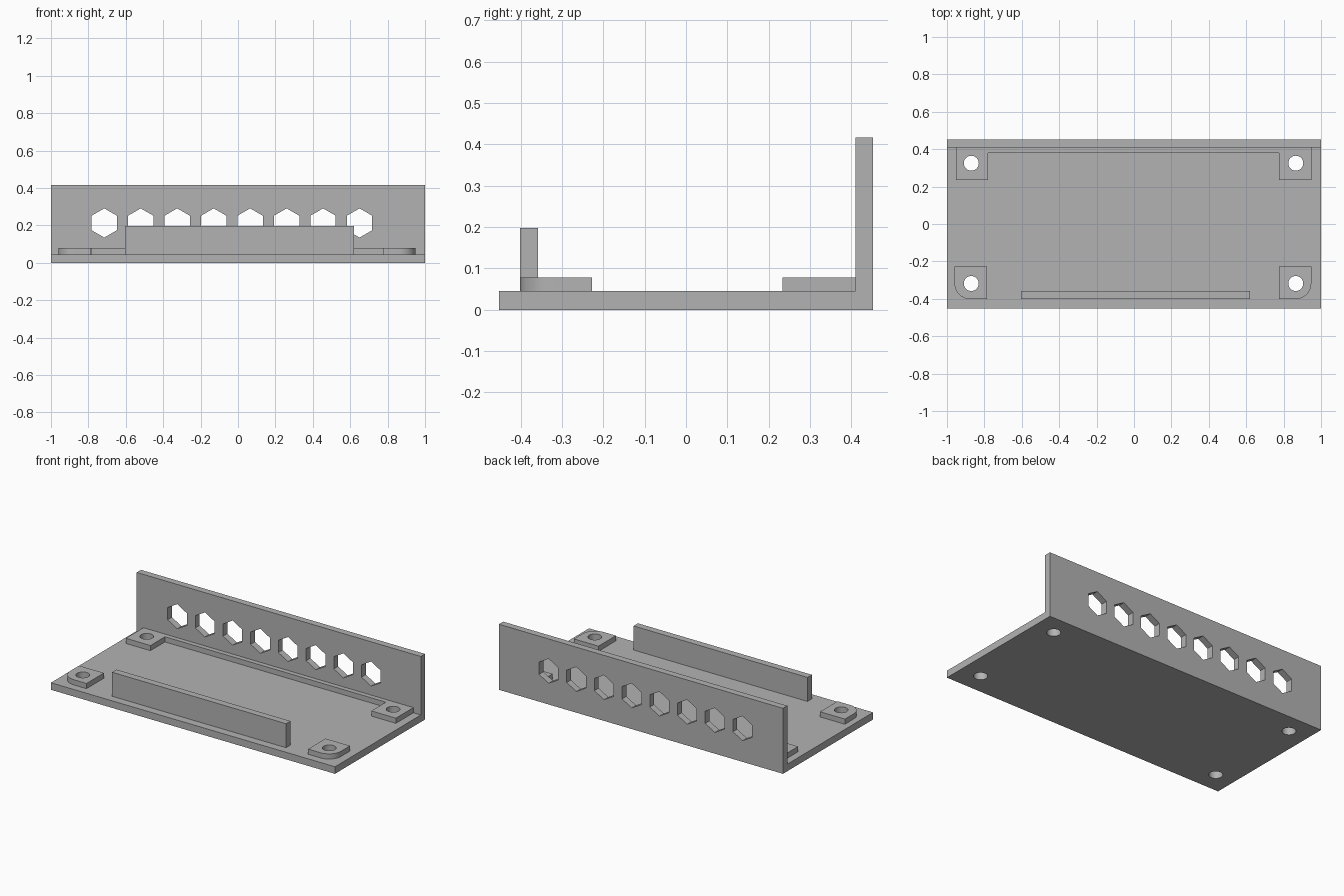
import bpy, bmesh, math
from mathutils import Matrix, Vector

cube = bpy.data.objects.get("Cube")
if cube:
    bpy.data.objects.remove(cube, do_unlink=True)

grey = bpy.data.materials.new("plain grey")
grey.use_nodes = True
grey.diffuse_color = (0.45, 0.45, 0.45, 1)
grey.node_tree.nodes["Principled BSDF"].inputs["Base Color"].default_value = grey.diffuse_color


def prism(name, points, vector):
    """Extrude a closed outline of 3D points along a vector."""
    bm = bmesh.new()
    face = bm.faces.new([bm.verts.new(p) for p in points])
    new = bmesh.ops.extrude_face_region(bm, geom=[face], use_keep_orig=True)
    bmesh.ops.translate(bm, vec=vector,
                        verts=[v for v in new["geom"] if isinstance(v, bmesh.types.BMVert)])
    bmesh.ops.recalc_face_normals(bm, faces=bm.faces)
    mesh = bpy.data.meshes.new(name)
    bm.to_mesh(mesh)
    bm.free()
    mesh.materials.append(grey)
    obj = bpy.data.objects.new(name, mesh)
    bpy.context.collection.objects.link(obj)
    return obj


def box(name, x0, x1, y0, y1, z0, z1):
    return prism(name, [(x0, y0, z0), (x1, y0, z0), (x1, y1, z0), (x0, y1, z0)], (0, 0, z1 - z0))


def ring(centre, radius, sides, axis):
    """Regular polygon around a centre, facing along z or y."""
    turn = Matrix.Rotation(math.pi / 2, 3, 'X') if axis == 'Y' else Matrix.Identity(3)
    angles = [math.tau * i / sides + math.pi / 2 for i in range(sides)]
    return [Vector(centre) + turn @ Vector((radius * math.cos(a), radius * math.sin(a), 0))
            for a in angles]


def cut(obj, cutters):
    """Subtract the cutters from the part and apply the result."""
    for cutter in cutters:
        cutter.hide_render = True
        mod = obj.modifiers.new("hole", 'BOOLEAN')
        mod.operation, mod.solver, mod.object = 'DIFFERENCE', 'EXACT', cutter
    bpy.context.view_layer.update()
    result = bpy.data.meshes.new_from_object(
        obj.evaluated_get(bpy.context.evaluated_depsgraph_get()))
    obj.modifiers.clear()
    obj.data = result


END, BACK, WALL_FACE = 1.0, 0.453, 0.41
FLOOR, PAD_TOP, WALL_TOP = 0.045, 0.078, 0.417

# Base plate and back wall as one L-shaped section
profile = [(-BACK, 0), (BACK, 0), (BACK, WALL_TOP), (WALL_FACE, WALL_TOP),
           (WALL_FACE, FLOOR), (-BACK, FLOOR)]
tray = prism("base_and_back_wall", [(-END, y, z) for y, z in profile], (2 * END, 0, 0))

# Low front guide and rear rail
box("front_guide", -0.605, 0.62, -0.402, -0.358, FLOOR, 0.198)
box("rear_rail", -0.78, 0.775, 0.38, WALL_FACE, FLOOR, PAD_TOP)

# Screw holes and hexagonal wall openings
screws = [prism("screw_cutter", ring((x, y, -0.1), 0.04, 32, 'Z'), (0, 0, 0.3))
          for x in (-0.87, 0.865) for y in (-0.318, 0.325)]
hexes = [prism("hex_cutter", ring((-0.715 + 0.195 * i, 0.3, 0.213), 0.078, 6, 'Y'), (0, 0.3, 0))
         for i in range(8)]


# Corner pads; the front ones have a rounded outer corner
def front_pad(name, outer, inner):
    side = 1 if outer > 0 else -1
    front, rear, r = -0.402, -0.227, 0.085
    arc = [(outer - side * r * (1 - math.cos(a)), front + r * (1 - math.sin(a)), FLOOR)
           for a in (math.pi / 2 * i / 10 for i in range(11))]
    outline = [(inner, rear, FLOOR), (outer, rear, FLOOR)] + arc + [(inner, front, FLOOR)]
    return prism(name, outline, (0, 0, PAD_TOP - FLOOR))


pads = [front_pad("front_right_pad", -0.96, -0.785),
        front_pad("front_left_pad", 0.948, 0.775),
        box("rear_right_pad", -0.953, -0.78, 0.234, WALL_FACE, FLOOR, PAD_TOP),
        box("rear_left_pad", 0.775, 0.948, 0.234, WALL_FACE, FLOOR, PAD_TOP)]

cut(tray, screws + hexes)
for pad, i in zip(pads, (0, 2, 1, 3)):
    cut(pad, [screws[i]])
for cutter in screws + hexes:
    bpy.data.objects.remove(cutter, do_unlink=True)

# Smooth the round holes and corners, keep the other edges sharp
bpy.ops.object.select_all(action='DESELECT')
for obj in [tray] + pads:
    obj.select_set(True)
bpy.context.view_layer.objects.active = tray
bpy.ops.object.shade_smooth_by_angle(angle=math.radians(30))
